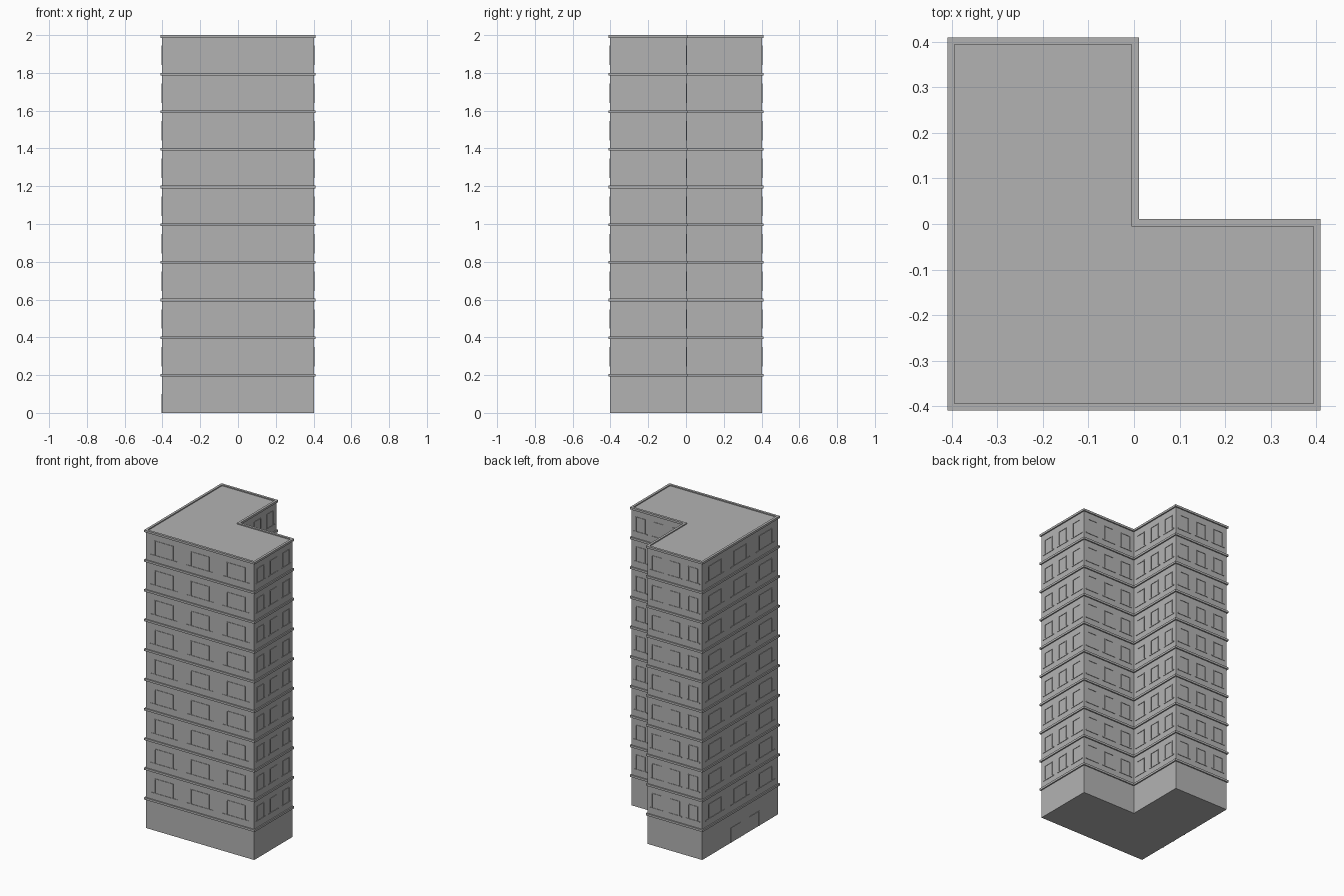
import bpy, bmesh
from mathutils import Vector

if "Cube" in bpy.data.objects:
    bpy.data.objects.remove(bpy.data.objects["Cube"])

W, N = 0.4015, 0.003        # half width of the plan, position of the inner corner
R, H = 0.008, 0.007         # half width and half height of the ledges
FLOORS, STEP = 10, 0.1993

grey = bpy.data.materials.new("concrete grey")
grey.diffuse_color = (0.45, 0.45, 0.45, 1)
grey.use_nodes = True
grey.node_tree.nodes["Principled BSDF"].inputs["Base Color"].default_value = grey.diffuse_color


def plan(o):
    """L-shaped outline, grown outwards by o."""
    a, n = W + o, N + o
    return [(-a, -a), (a, -a), (a, n), (n, n), (n, a), (-a, a)]


def finish(bm, name):
    bmesh.ops.recalc_face_normals(bm, faces=bm.faces)
    me = bpy.data.meshes.new(name)
    bm.to_mesh(me)
    bm.free()
    me.materials.append(grey)
    ob = bpy.data.objects.new(name, me)
    bpy.context.collection.objects.link(ob)
    return ob


def loop(bm, o, z):
    return [bm.verts.new((x, y, z)) for x, y in plan(o)]


def bridge(bm, a, b):
    for i in range(len(a)):
        j = (i + 1) % len(a)
        bm.faces.new((a[i], a[j], b[j], b[i]))


def bar(bm, wall, s0, s1, z0, z1, out=0.003):
    """Thin box on a wall, from s0 to s1 along it."""
    start, along, normal = wall
    lo, hi = [], []
    for s, d in ((s0, -0.002), (s1, -0.002), (s1, out), (s0, out)):
        p = start + along * s + normal * d
        lo.append(bm.verts.new((p.x, p.y, z0)))
        hi.append(bm.verts.new((p.x, p.y, z1)))
    bm.faces.new(lo)
    bm.faces.new(hi)
    bridge(bm, lo, hi)


def frame(bm, wall, mid, width, z0, z1, t=0.004):
    """Two jambs and a lintel."""
    a, b = mid - width / 2, mid + width / 2
    for s in (a, b):
        bar(bm, wall, s - t / 2, s + t / 2, z0, z1)
    bar(bm, wall, a - t / 2, b + t / 2, z1 - t, z1)


# Tower body
bm = bmesh.new()
bottom, top = loop(bm, 0, 0), loop(bm, 0, FLOORS * STEP)
bm.faces.new(bottom)
bm.faces.new(top)
bridge(bm, bottom, top)
finish(bm, "tower_walls")

# Ledge around each floor, the last one forming the roof rim
for k in range(1, FLOORS + 1):
    bm = bmesh.new()
    z = k * STEP
    rings = [loop(bm, o, z + h) for o, h in ((R, -H), (R, H), (-R, H), (-R, -H))]
    for i in range(4):
        bridge(bm, rings[i], rings[(i + 1) % 4])
    finish(bm, "roof_rim" if k == FLOORS else f"floor_ledge_{k}")

# Walls as start point, direction and outward normal
walls = []
pts = [Vector((x, y, 0)) for x, y in plan(0)]
for p, q in zip(pts, pts[1:] + pts[:1]):
    d = (q - p).normalized()
    walls.append((p, d, Vector((d.y, -d.x, 0)), (q - p).length))

# Three windows per wall and floor, with sills wider than the frames
bm = bmesh.new()
for p, d, n, length in walls:
    wall = (p, d, n)
    for k in range(1, FLOORS):
        z = k * STEP + 0.05
        for i in range(3):
            mid = length * (2 * i + 1) / 6
            frame(bm, wall, mid, length / 6, z, z + 0.1)
            bar(bm, wall, mid - length / 8, mid + length / 8, z - 0.003, z + 0.003)
finish(bm, "window_frames")

# Two entrances on the left wall
bm = bmesh.new()
for y in (0.05, -0.15):
    frame(bm, walls[5][:3], W - y, 0.1, 0, 0.1, 0.006)
finish(bm, "door_frames")
